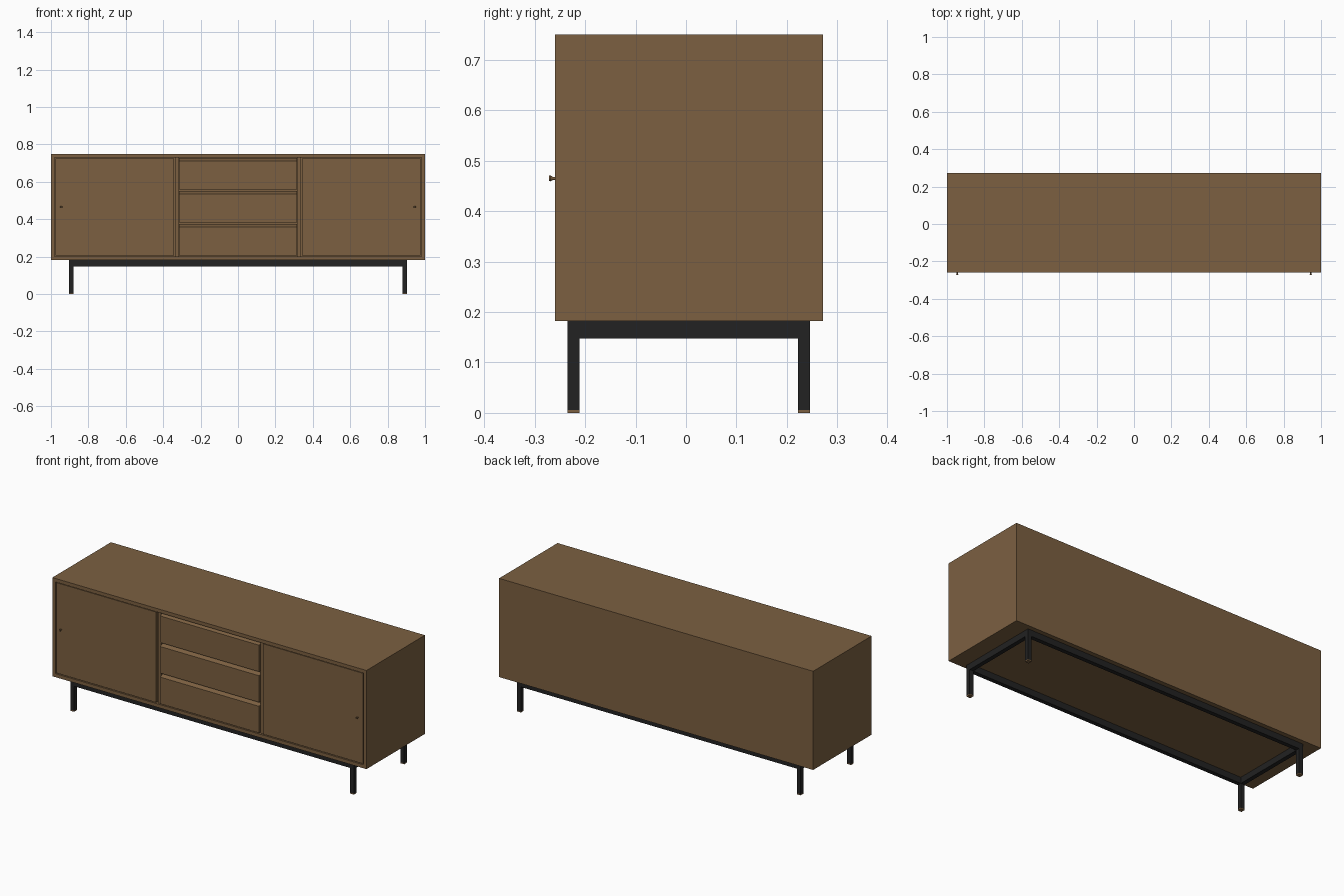
import bpy, bmesh
from math import radians
from mathutils import Matrix

cube = bpy.data.objects.get("Cube")
if cube:
    bpy.data.objects.remove(cube, do_unlink=True)


def material(name, rgb):
    m = bpy.data.materials.new(name)
    m.use_nodes = True
    m.diffuse_color = (*rgb, 1)
    bsdf = m.node_tree.nodes["Principled BSDF"]
    bsdf.inputs["Base Color"].default_value = (*rgb, 1)
    bsdf.inputs["Roughness"].default_value = 0.6
    return m


WOOD = material("walnut wood", (0.2, 0.117, 0.053))
METAL = material("black metal", (0.016, 0.016, 0.016))


def finish(name, bm, mat):
    bmesh.ops.recalc_face_normals(bm, faces=bm.faces)
    mesh = bpy.data.meshes.new(name)
    bm.to_mesh(mesh)
    bm.free()
    mesh.materials.append(mat)
    ob = bpy.data.objects.new(name, mesh)
    bpy.context.collection.objects.link(ob)
    return ob


def box(name, x, y, z, mat=WOOD):
    """Box from (low, high) ranges on each axis."""
    bm = bmesh.new()
    bmesh.ops.create_cube(bm, size=1)
    for v in bm.verts:
        v.co = [lo + (c + 0.5) * (hi - lo) for c, (lo, hi) in zip(v.co, (x, y, z))]
    return finish(name, bm, mat)


def mirrored(side, lo, hi):
    return tuple(sorted((side * lo, side * hi)))


FRONT, BACK = -0.26, 0.272
BOTTOM, TOP, T = 0.182, 0.75, 0.02
LOW, HIGH = BOTTOM + T, TOP - T      # opening between the slabs
FACE = FRONT + 0.003                 # door and drawer front plane

# Carcass
box("top_panel", (-1, 1), (FRONT, BACK), (HIGH, TOP))
box("bottom_panel", (-1, 1), (FRONT, BACK), (BOTTOM, LOW))
box("back_panel", (-1 + T, 1 - T), (BACK - T, BACK), (LOW, HIGH))

for side, label in ((1, "left"), (-1, "right")):
    box(label + "_side_panel", mirrored(side, 1 - T, 1), (FRONT, BACK), (LOW, HIGH))
    box(label + "_divider", mirrored(side, 0.318, 0.335), (FRONT + 0.012, BACK - T), (LOW, HIGH))
    box(label + "_door", mirrored(side, 0.342, 0.975), (FACE, FACE + T), (LOW + 0.004, HIGH - 0.004))

    # Turned door knob: stem and flared head
    bm = bmesh.new()
    for radius1, radius2, near, far in ((0.003, 0.003, FACE, -0.267), (0.004, 0.006, -0.265, -0.269),
                                        (0.006, 0.005, -0.269, -0.272)):
        place = Matrix.Translation((side * 0.945, (near + far) / 2, 0.465))
        bmesh.ops.create_cone(bm, cap_ends=True, segments=16, radius1=radius1, radius2=radius2,
                              depth=near - far, matrix=place @ Matrix.Rotation(radians(90), 4, "X"))
    finish(label + "_door_knob", bm, WOOD)

# Drawer fronts with a sloping finger grip along the top
for i, name in enumerate(("lower", "middle", "upper")):
    base = LOW + 0.004 + i * 0.176
    shoulder, top = base + 0.153, base + 0.169
    profile = ((FACE, base), (FACE, shoulder), (FACE + 0.033, top), (FACE + 0.045, top), (FACE + 0.045, base))
    bm = bmesh.new()
    end = bm.faces.new([bm.verts.new((-0.315, y, z)) for y, z in profile])
    moved = bmesh.ops.extrude_face_region(bm, geom=[end])["geom"]
    bmesh.ops.translate(bm, vec=(0.63, 0, 0), verts=[g for g in moved if isinstance(g, bmesh.types.BMVert)])
    finish(name + "_drawer_front", bm, WOOD)

# Metal base frame: long rails, end rails, legs and wooden foot pads
W = 0.024
OUT_X, FRONT_Y, BACK_Y, RAIL = 0.903, -0.235, 0.246, 0.147
ROWS = (("front", (FRONT_Y, FRONT_Y + W)), ("back", (BACK_Y - W, BACK_Y)))
for row, y in ROWS:
    box(row + "_rail", (-OUT_X, OUT_X), y, (RAIL, BOTTOM), METAL)
for side, label in ((1, "left"), (-1, "right")):
    x = mirrored(side, OUT_X - W, OUT_X)
    box(label + "_end_rail", x, (FRONT_Y + W, BACK_Y - W), (RAIL, BOTTOM), METAL)
    for row, y in ROWS:
        box(f"{row}_{label}_leg", x, y, (0.006, RAIL), METAL)
        box(f"{row}_{label}_foot_pad", x, y, (0, 0.006))
